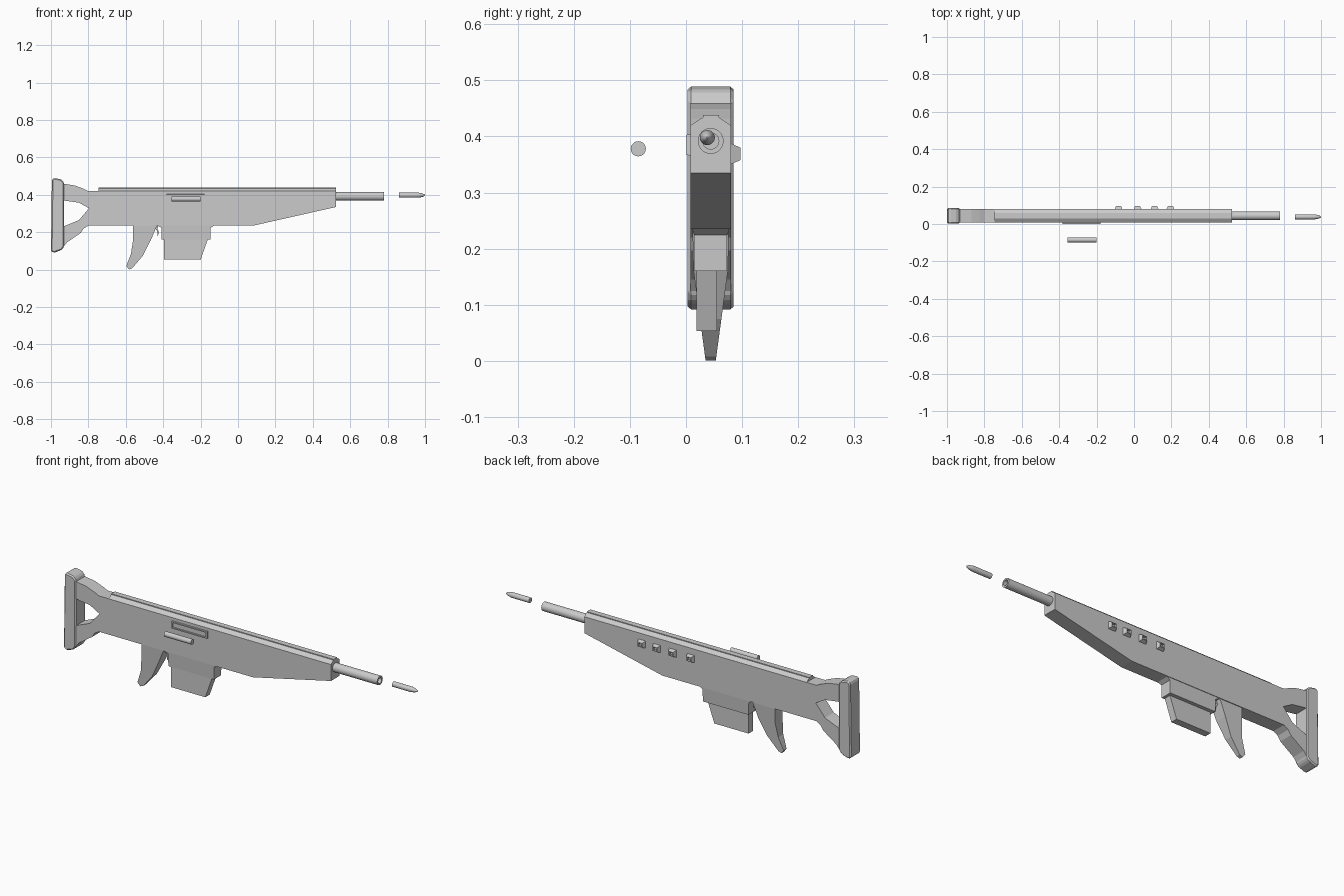
import bpy, bmesh, math
from mathutils import Matrix

if "Cube" in bpy.data.objects:
    bpy.data.objects.remove(bpy.data.objects["Cube"])

YC = 0.044  # mid plane of the body


def finish(name, bm):
    bmesh.ops.recalc_face_normals(bm, faces=bm.faces[:])
    me = bpy.data.meshes.new(name)
    bm.to_mesh(me)
    bm.free()
    ob = bpy.data.objects.new(name, me)
    bpy.context.collection.objects.link(ob)
    return ob


def prism(name, pts, half, yc=YC):
    """Extrude an x-z outline along y; half is a width or a function of (x, z)."""
    h = half if callable(half) else (lambda x, z: half)
    bm = bmesh.new()
    a = [bm.verts.new((x, yc - h(x, z), z)) for x, z in pts]
    b = [bm.verts.new((x, yc + h(x, z), z)) for x, z in pts]
    bm.faces.new(a)
    bm.faces.new(b[::-1])
    for i in range(len(pts)):
        j = (i + 1) % len(pts)
        bm.faces.new((a[i], a[j], b[j], b[i]))
    return finish(name, bm)


def lathe(name, prof, y, z, n=20, closed=False):
    """Revolve an (x, radius) profile about an axis along x."""
    bm = bmesh.new()
    rings = [[bm.verts.new((x, y + r * math.cos(2 * math.pi * i / n),
                            z + r * math.sin(2 * math.pi * i / n)))
              for i in range(n)] for x, r in prof]
    pairs = list(zip(rings, rings[1:]))
    if closed:
        pairs.append((rings[-1], rings[0]))
    else:
        bm.faces.new(rings[0])
        bm.faces.new(rings[-1])
    for p, q in pairs:
        for i in range(n):
            j = (i + 1) % n
            bm.faces.new((p[i], p[j], q[j], q[i]))
    ob = finish(name, bm)
    for o in bpy.context.selected_objects:
        o.select_set(False)
    ob.select_set(True)
    bpy.context.view_layer.objects.active = ob
    bpy.ops.object.shade_smooth_by_angle(angle=math.radians(30))
    return ob


def pocket_block(name, x, z, hx, hz, y0, y1, taper, rim, depth):
    """Raised frame on a side wall with a recessed centre."""
    bm = bmesh.new()
    def ring(y, a, b):
        return [bm.verts.new((x + s * a, y, z + t * b))
                for s, t in ((-1, -1), (1, -1), (1, 1), (-1, 1))]
    tx, tz = hx - taper, hz - taper
    rs = [ring(y0, hx, hz), ring(y1, tx, tz), ring(y1, tx - rim, tz - rim),
          ring(y1 + depth, tx - rim, tz - rim)]
    for p, q in zip(rs, rs[1:]):
        for i in range(4):
            j = (i + 1) % 4
            bm.faces.new((p[i], p[j], q[j], q[i]))
    bm.faces.new(rs[-1])
    bm.faces.new(rs[0])
    return finish(name, bm)


# Receiver and skeleton stock in one open outline
prism("receiver", [
    (0.525, 0.335), (0.525, 0.42), (-0.80, 0.42), (-0.825, 0.432), (-0.87, 0.449),
    (-0.935, 0.46), (-0.935, 0.37), (-0.85, 0.358), (-0.797, 0.328),
    (-0.85, 0.265), (-0.935, 0.23), (-0.935, 0.12), (-0.915, 0.145),
    (-0.84, 0.197), (-0.825, 0.22), (-0.80, 0.235), (0.08, 0.235)], 0.036)

# Butt plate
butt = prism("butt_plate", [
    (-1, 0.10), (-0.985, 0.09), (-0.945, 0.104), (-0.93, 0.122),
    (-0.93, 0.465), (-0.945, 0.483), (-0.985, 0.49), (-0.995, 0.48)], 0.041)
bev = butt.modifiers.new("Bevel", "BEVEL")
bev.width = 0.006
bev.segments = 1

# Chamfered top rail
bm = bmesh.new()
sec = [(0.008, 0.42), (0.03, 0.434), (0.03, 0.438),
       (0.059, 0.438), (0.059, 0.434), (0.08, 0.42)]
ends = [[bm.verts.new((x, y, z)) for y, z in sec] for x in (-0.745, 0.525)]
for e in ends:
    bm.faces.new(e)
for i in range(6):
    j = (i + 1) % 6
    bm.faces.new((ends[0][i], ends[0][j], ends[1][j], ends[1][i]))
finish("top_rail", bm)

# Hollow barrel, loose round and ejected case
lathe("barrel", [(0.50, 0.023), (0.78, 0.023), (0.78, 0.0145), (0.50, 0.0145)],
      YC, 0.392, 24, True)
lathe("round", [(0.862, 0.0135), (0.965, 0.0135), (0.985, 0.0095),
                (0.996, 0.005), (1.0, 0.0015)], 0.038, 0.398)
lathe("ejected_case", [(-0.355, 0.0135), (-0.20, 0.0135)], -0.085, 0.378)

# Grip, narrowing downward
prism("grip", [
    (-0.56, 0.24), (-0.561, 0.16), (-0.572, 0.085), (-0.597, 0.02), (-0.583, 0.001),
    (-0.565, 0.008), (-0.508, 0.075), (-0.465, 0.16), (-0.442, 0.215), (-0.43, 0.24)],
    lambda x, z: min(0.032, 0.009 + 0.135 * z))

# Trigger
prism("trigger", [
    (-0.445, 0.24), (-0.445, 0.225), (-0.432, 0.205), (-0.43, 0.178),
    (-0.422, 0.198), (-0.43, 0.218), (-0.425, 0.24)], 0.008)

# Magazine well with flange, and magazine
prism("magazine_well", [
    (-0.435, 0.237), (-0.41, 0.224), (-0.408, 0.16), (-0.148, 0.16),
    (-0.146, 0.224), (-0.125, 0.237)], lambda x, z: 0.034 if z > 0.23 else 0.0295)
prism("magazine", [
    (-0.396, 0.17), (-0.396, 0.053), (-0.2, 0.053), (-0.162, 0.16), (-0.162, 0.17)],
    0.018, 0.037)

# Ejection port on the front side, vents on the back side
pocket_block("ejection_port", -0.28, 0.385, 0.102, 0.019, 0.009, 0.001, 0.001, 0.006, 0.006)
for k, x in enumerate((-0.083, 0.019, 0.11, 0.195)):
    pocket_block(f"side_vent_{k + 1}", x, 0.369, 0.021, 0.019, 0.079, 0.0975, 0.008, 0.003, -0.012)
